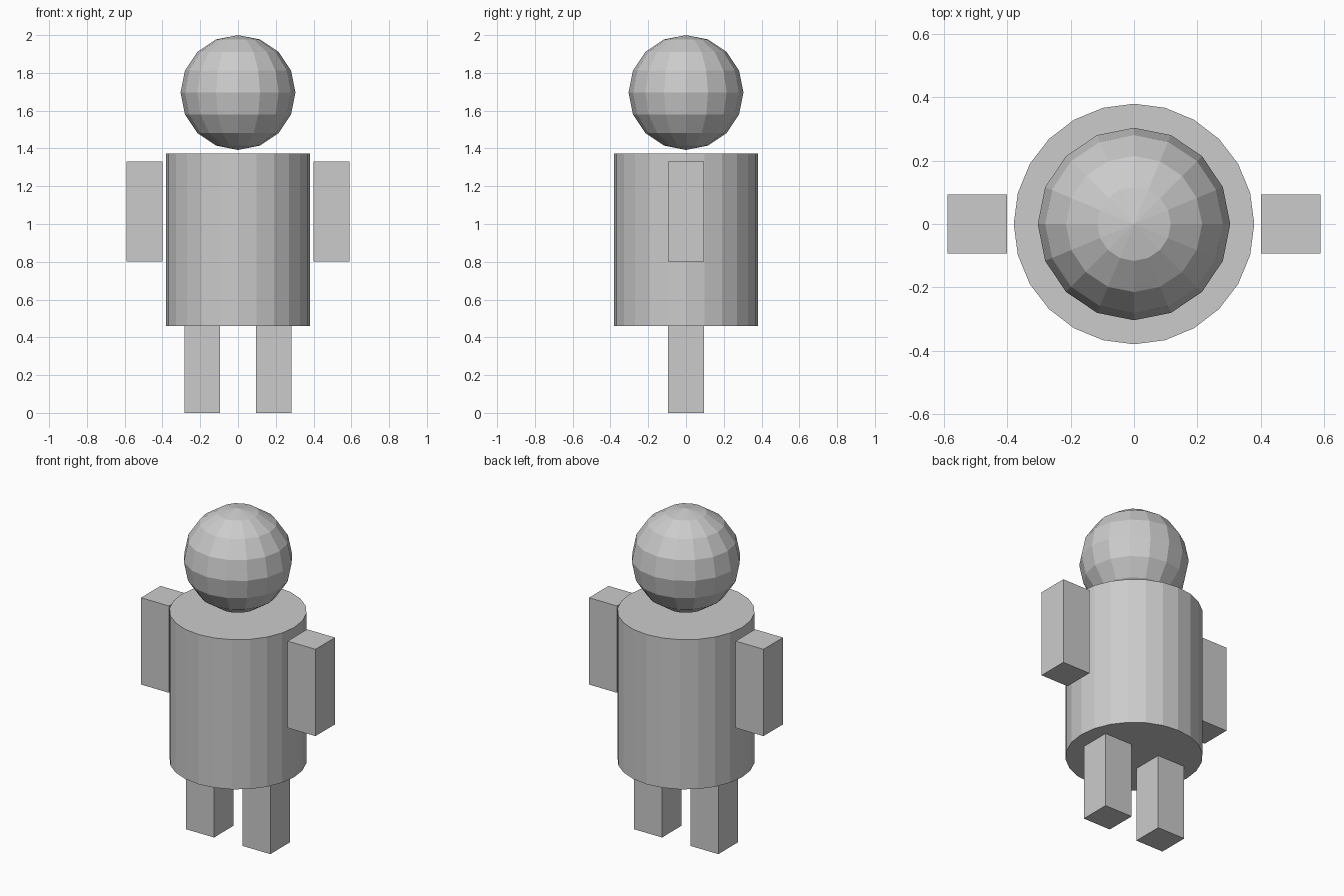
import bpy

if "Cube" in bpy.data.objects:
    bpy.data.objects.remove(bpy.data.objects["Cube"])


def box(name, center, size):
    bpy.ops.mesh.primitive_cube_add(size=1, location=center)
    obj = bpy.context.object
    obj.name = name
    obj.scale = size
    bpy.ops.object.transform_apply(location=False, rotation=False, scale=True)
    return obj


LIMB = 0.188
BODY_BOTTOM, BODY_TOP = 0.46, 1.374

# Head: low-poly ball hovering just above the body
bpy.ops.mesh.primitive_uv_sphere_add(segments=16, ring_count=8, radius=0.304,
                                     location=(0, 0, 1.696))
bpy.context.object.name = "head"

# Body: 24-sided drum
bpy.ops.mesh.primitive_cylinder_add(vertices=24, radius=0.38,
                                    depth=BODY_TOP - BODY_BOTTOM,
                                    location=(0, 0, (BODY_TOP + BODY_BOTTOM) / 2))
bpy.context.object.name = "body"

# Arms float beside the body, legs stand under it
for side, sign in (("left", -1), ("right", 1)):
    box(f"{side}_arm", (sign * 0.495, 0, 1.067), (LIMB, LIMB, 0.53))
    box(f"{side}_leg", (sign * 0.19, 0, BODY_BOTTOM / 2), (LIMB, LIMB, BODY_BOTTOM))
